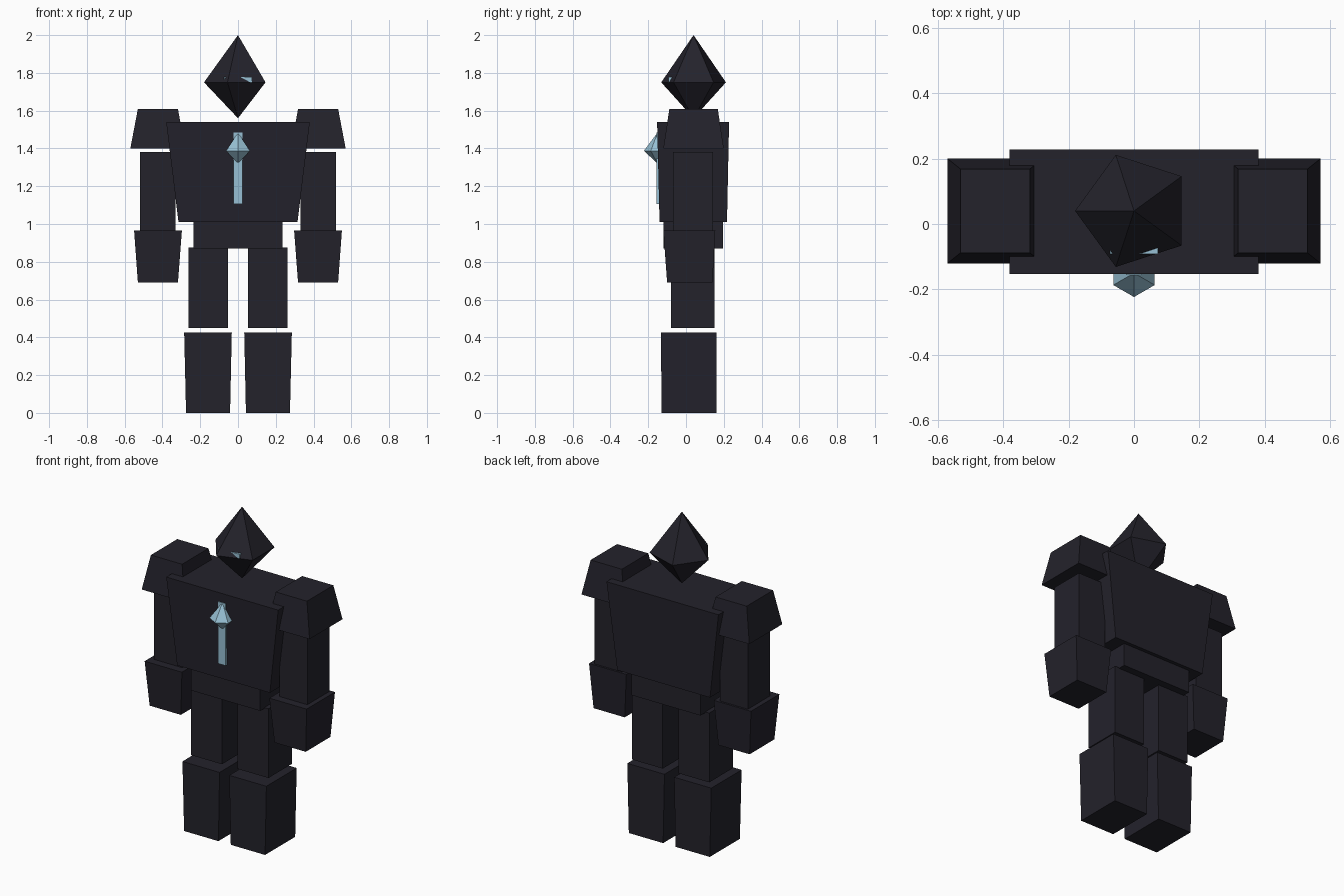
import bpy
import bmesh
from math import radians, cos, sin

cube = bpy.data.objects.get("Cube")
if cube:
    bpy.data.objects.remove(cube, do_unlink=True)


def make_material(name, color):
    mat = bpy.data.materials.new(name)
    mat.use_nodes = True
    mat.diffuse_color = (*color, 1)
    bsdf = next(n for n in mat.node_tree.nodes if n.type == 'BSDF_PRINCIPLED')
    bsdf.inputs["Base Color"].default_value = (*color, 1)
    return mat


DARK = make_material("dark stone", (0.017, 0.016, 0.024))
GLOW = make_material("pale blue crystal", (0.31, 0.53, 0.66))


def finish(name, bm, mat):
    bmesh.ops.recalc_face_normals(bm, faces=bm.faces)
    mesh = bpy.data.meshes.new(name)
    bm.to_mesh(mesh)
    bm.free()
    mesh.materials.append(mat)
    obj = bpy.data.objects.new(name, mesh)
    bpy.context.collection.objects.link(obj)
    return obj


def block(name, z0, z1, bottom, top=None, mat=DARK, side=1):
    """Tapered box; bottom and top are (x0, x1, y0, y1)."""
    bm = bmesh.new()
    bmesh.ops.create_cube(bm, size=1)
    for v in bm.verts:
        x0, x1, y0, y1 = (top or bottom) if v.co.z > 0 else bottom
        v.co = (side * (x1 if v.co.x > 0 else x0),
                y1 if v.co.y > 0 else y0,
                z1 if v.co.z > 0 else z0)
    return finish(name, bm, mat)


def pair(name, *args, **kwargs):
    block("left_" + name, *args, side=1, **kwargs)
    block("right_" + name, *args, side=-1, **kwargs)


def crystal(name, sides, radius, center_y, z_low, z_ring, z_high, start, mat):
    """Double pyramid with a polygonal girdle."""
    bm = bmesh.new()
    low = bm.verts.new((0, center_y, z_low))
    high = bm.verts.new((0, center_y, z_high))
    angles = [radians(start + 360 * i / sides) for i in range(sides)]
    ring = [bm.verts.new((radius * cos(a), center_y + radius * sin(a), z_ring)) for a in angles]
    for i in range(sides):
        a, b = ring[i], ring[(i + 1) % sides]
        bm.faces.new((a, b, high))
        bm.faces.new((b, a, low))
    return finish(name, bm, mat)


# Head and eyes
crystal("head", 5, 0.18, 0.04, 1.56, 1.75, 2.0, 180, DARK)
pair("eye", 1.75, 1.777, (0.015, 0.073, -0.092, -0.05), mat=GLOW)

# Body
block("torso", 1.01, 1.54, (-0.315, 0.315, -0.14, 0.217), (-0.38, 0.38, -0.153, 0.228))
block("pelvis", 0.87, 1.02, (-0.235, 0.235, -0.12, 0.195))

# Chest crystal and glowing seam
crystal("chest_crystal", 6, 0.073, -0.15, 1.32, 1.387, 1.485, -90, GLOW)
block("chest_seam", 1.105, 1.485, (-0.025, 0.025, -0.156, -0.12), mat=GLOW)

# Arms
pair("shoulder", 1.40, 1.61, (0.28, 0.57, -0.12, 0.2), (0.318, 0.53, -0.088, 0.168))
pair("upper_arm", 0.95, 1.38, (0.33, 0.52, -0.07, 0.143))
pair("forearm", 0.69, 0.965, (0.318, 0.53, -0.1, 0.14), (0.297, 0.55, -0.12, 0.155))

# Legs
pair("thigh", 0.45, 0.875, (0.053, 0.263, -0.08, 0.15))
pair("shin", 0, 0.425, (0.042, 0.275, -0.13, 0.162), (0.033, 0.285, -0.132, 0.162))
